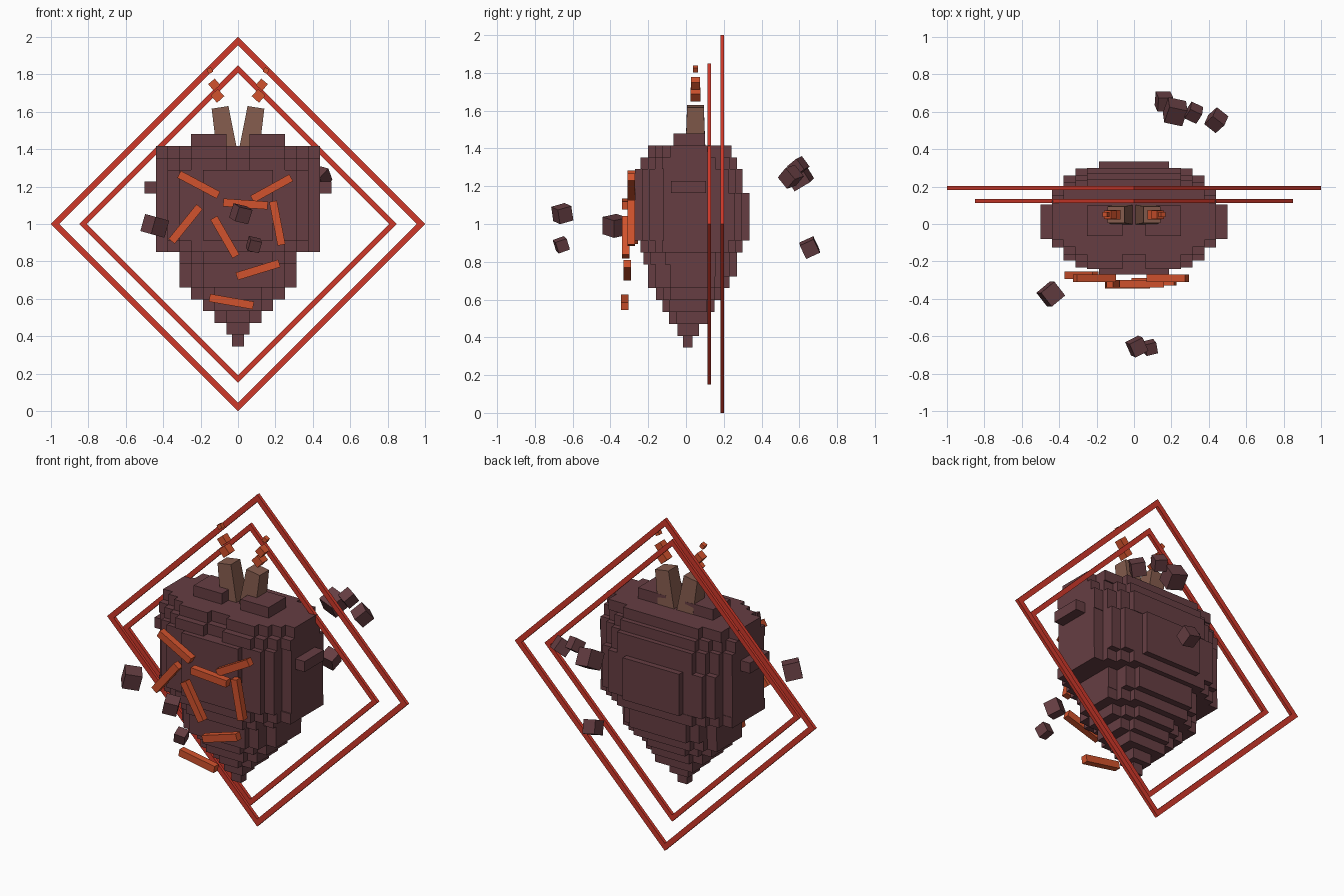
import bpy, bmesh, math
from mathutils import Matrix, Vector, Euler

cube = bpy.data.objects.get("Cube")
if cube:
    bpy.data.objects.remove(cube)


def material(name, rgb):
    m = bpy.data.materials.new(name)
    m.use_nodes = True
    m.diffuse_color = (*rgb, 1)
    m.node_tree.nodes["Principled BSDF"].inputs["Base Color"].default_value = (*rgb, 1)
    return m


FLESH = material("dark maroon", (0.133, 0.048, 0.055))
STEM = material("dusty brown", (0.233, 0.107, 0.075))
EMBER = material("ember orange", (0.64, 0.085, 0.026))
RED = material("bright red", (0.62, 0.04, 0.023))


def finish(name, bm, mat):
    bmesh.ops.recalc_face_normals(bm, faces=bm.faces)
    mesh = bpy.data.meshes.new(name)
    bm.to_mesh(mesh)
    bm.free()
    mesh.materials.append(mat)
    obj = bpy.data.objects.new(name, mesh)
    bpy.context.collection.objects.link(obj)
    return obj


def add_box(bm, lo, hi):
    lo, hi = Vector(lo), Vector(hi)
    m = Matrix.Translation((lo + hi) / 2) @ Matrix.Diagonal((*(hi - lo), 1))
    bmesh.ops.create_cube(bm, size=1, matrix=m)


def block(name, centre, size, angles, mat, taper=1):
    """Rotated box; angles in degrees, taper scales the upper end."""
    bm = bmesh.new()
    bmesh.ops.create_cube(bm, size=1)
    for v in bm.verts:
        if v.co.z > 0:
            v.co.x *= taper
            v.co.y *= taper
    rot = Euler([math.radians(a) for a in angles]).to_matrix().to_4x4()
    bm.transform(Matrix.Translation(centre) @ rot @ Matrix.Diagonal((*size, 1)))
    return finish(name, bm, mat)


# Stepped heart: layers of columns with rounded plan outline
CELL, BASE, MID, DEPTH = 0.0626, 0.345, 0.03, 0.038
widths = [0.5, 1, 2, 3, 4, 5, 5, 5] + [7] * 9
front = [.045, .075, .12, .155, .19, .23, .23, .255, .27] + [.30] * 6 + [.27, .23]
back = [.015, .04, .085, .12, .16, .20, .24, .24, .27] + [.305] * 4 + [.27, .27, .24, .21]

bm = bmesh.new()
for k, (w, f, b) in enumerate(zip(widths, front, back)):
    z0, z1 = BASE + k * 0.063, BASE + (k + 1) * 0.063
    if w < 1:
        add_box(bm, (-CELL / 2, -.015, z0), (CELL / 2, .035, z1))
        continue
    for i in range(-w, w):
        x = abs(i + 0.5)
        shape = (1 - (x / w) ** 2.6) ** (1 / 2.6)
        inner = (1 - (0.5 / w) ** 2.6) ** (1 / 2.6)
        drop = 1 - shape / inner
        y0 = f - round(f * drop / DEPTH) * DEPTH
        y1 = b - round(b * drop / DEPTH) * DEPTH
        # groove between the two lobes
        if k > 14 and x < 1.5:
            y0 -= DEPTH
        add_box(bm, (i * CELL, MID - y0, z0), ((i + 1) * CELL, MID + y1, z1))
for s in (-1, 1):
    # side bulge and top lobe
    xs = sorted((s * 0.4, s * 0.5))
    add_box(bm, (xs[0], -.08, 1.164), (xs[1], .105, 1.227))
    xs = sorted((s * CELL, s * 0.25))
    add_box(bm, (xs[0], -.065, 1.40), (xs[1], .1, 1.48))
finish("heart_body", bm, FLESH)

# Two stems with embers drifting above
for s, side in ((1, "left"), (-1, "right")):
    block(f"{side}_stem", (s * 0.078, .05, 1.51), (.108, .105, .23), (0, s * 9, 0), STEM, 0.84)
    for n, (x, z, size, turn) in enumerate(
            [(.11, 1.685, .052, 42), (.127, 1.745, .046, 40), (.15, 1.82, .027, 30)]):
        block(f"{side}_ember_{n + 1}", (s * x, .05, z), (size,) * 3, (0, s * turn, 0), EMBER)

# Glowing bars across the front: x, y, z, tilt
bars = [(-.21, -.29, 1.21, -28), (.18, -.29, 1.19, 29), (.04, -.32, 1.107, -4),
        (-.28, -.275, 1.0, 51), (-.07, -.32, .93, -60), (.21, -.29, 1.005, -79),
        (.107, -.31, .755, 17), (-.035, -.325, .585, -10)]
for n, (x, y, z, tilt) in enumerate(bars):
    block(f"front_bar_{n + 1}", (x, y, z), (.238, .04, .042), (0, -tilt, 0), EMBER)

# Floating fragments: x, y, z, size
chips = [(-.445, -.375, .99, .095), (.015, -.655, 1.055, .08), (.085, -.66, .89, .063),
         (.16, .655, .875, .08), (.22, .6, 1.25, .1), (.32, .595, 1.305, .07),
         (.44, .555, 1.25, .08)]
for n, (x, y, z, size) in enumerate(chips):
    block(f"fragment_{n + 1}", (x, y, z), (size,) * 3, (10 + 5 * n, 12, 40 - 13 * n), FLESH)


# Diamond frames behind the heart
def frame(name, radius, y, depth, band):
    bm = bmesh.new()
    rings = []
    for r, dy in ((radius, -1), (radius, 1), (radius - band, 1), (radius - band, -1)):
        rings.append([bm.verts.new((r * math.cos(a * math.pi / 2), y + dy * depth / 2,
                                    1 + r * math.sin(a * math.pi / 2))) for a in range(4)])
    for r in range(4):
        p, q = rings[r], rings[(r + 1) % 4]
        for a in range(4):
            c = (a + 1) % 4
            bm.faces.new((p[a], p[c], q[c], q[a]))
    finish(name, bm, RED)


frame("outer_frame", 1.0, .192, .02, .045)
frame("inner_frame", .85, .123, .02, .04)
